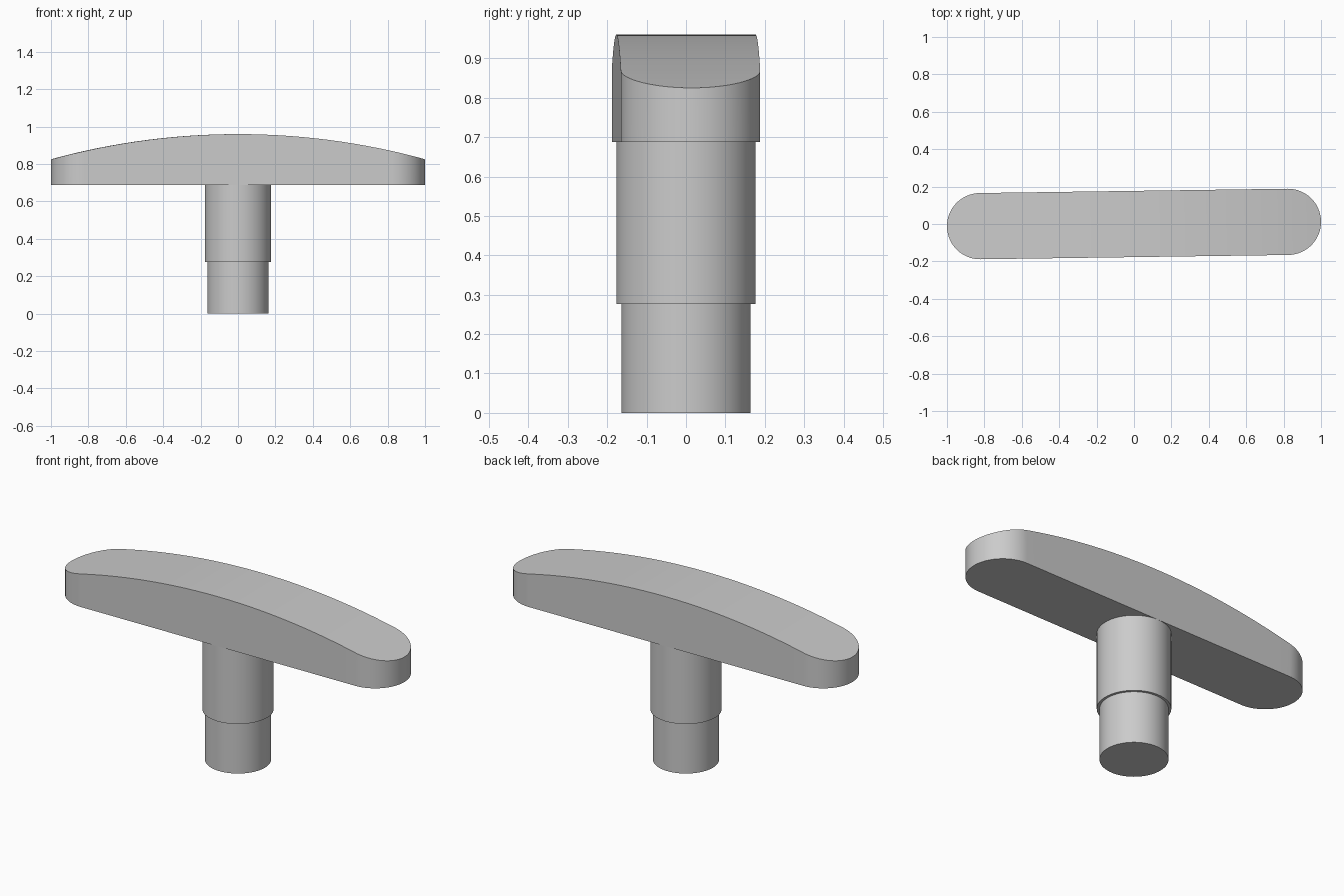
import bpy, bmesh, math

cube = bpy.data.objects.get("Cube")
if cube:
    bpy.data.objects.remove(cube, do_unlink=True)

grey = bpy.data.materials.new("plain_grey")
grey.use_nodes = True
colour = (0.6, 0.6, 0.6, 1)
grey.diffuse_color = colour
grey.node_tree.nodes["Principled BSDF"].inputs["Base Color"].default_value = colour

RADIUS = 0.177          # shared by the collar and the rounded bar ends
COLLAR_Z, BAR_Z, TOP_Z = 0.277, 0.688, 0.96
END_Z = 0.825           # top of the bar at its tips


def finish(name, bm):
    """Turn a bmesh into a smooth shaded object with sharp rims."""
    bmesh.ops.remove_doubles(bm, verts=bm.verts, dist=1e-5)
    bmesh.ops.recalc_face_normals(bm, faces=bm.faces)
    mesh = bpy.data.meshes.new(name)
    bm.to_mesh(mesh)
    bm.free()
    mesh.materials.append(grey)
    obj = bpy.data.objects.new(name, mesh)
    bpy.context.collection.objects.link(obj)
    bpy.ops.object.select_all(action='DESELECT')
    obj.select_set(True)
    bpy.context.view_layer.objects.active = obj
    bpy.ops.object.shade_smooth_by_angle(angle=math.radians(30))
    return obj


# Stepped stem: each ring is (radius, height), capped at both ends
bm = bmesh.new()
SIDES = 64
rings = []
for r, z in ((0.164, 0), (0.164, COLLAR_Z), (RADIUS, COLLAR_Z), (RADIUS, BAR_Z)):
    angles = [2 * math.pi * i / SIDES for i in range(SIDES)]
    rings.append([bm.verts.new((r * math.cos(a), r * math.sin(a), z)) for a in angles])
for low, high in zip(rings, rings[1:]):
    for i in range(SIDES):
        j = (i + 1) % SIDES
        bm.faces.new((low[i], low[j], high[j], high[i]))
bm.faces.new(rings[0][::-1])
bm.faces.new(rings[-1])
finish("stem", bm)

# Handle bar: rounded-end outline with a gently arched top
half_straight = 1 - RADIUS
arch_radius = (1 + (TOP_Z - END_Z) ** 2) / (2 * (TOP_Z - END_Z))
STEPS = 24
cap = [(half_straight + RADIUS * math.sin(t), RADIUS * math.cos(t))
       for t in (math.pi / 2 * i / STEPS for i in range(1, STEPS + 1))]
middle = [(half_straight * (2 * i / STEPS - 1), RADIUS) for i in range(STEPS + 1)]
stations = [(-x, w) for x, w in reversed(cap)] + middle + cap

bm = bmesh.new()
sections = []
for x, w in stations:
    top = TOP_Z - arch_radius + math.sqrt(arch_radius ** 2 - x * x)
    sections.append([bm.verts.new(p) for p in
                     ((x, -w, BAR_Z), (x, w, BAR_Z), (x, w, top), (x, -w, top))])
for a, b in zip(sections, sections[1:]):
    for i in range(4):
        j = (i + 1) % 4
        bm.faces.new((a[i], a[j], b[j], b[i]))
bar = finish("handle_bar", bm)
bar.rotation_euler.z = math.atan2(0.0115, half_straight)
